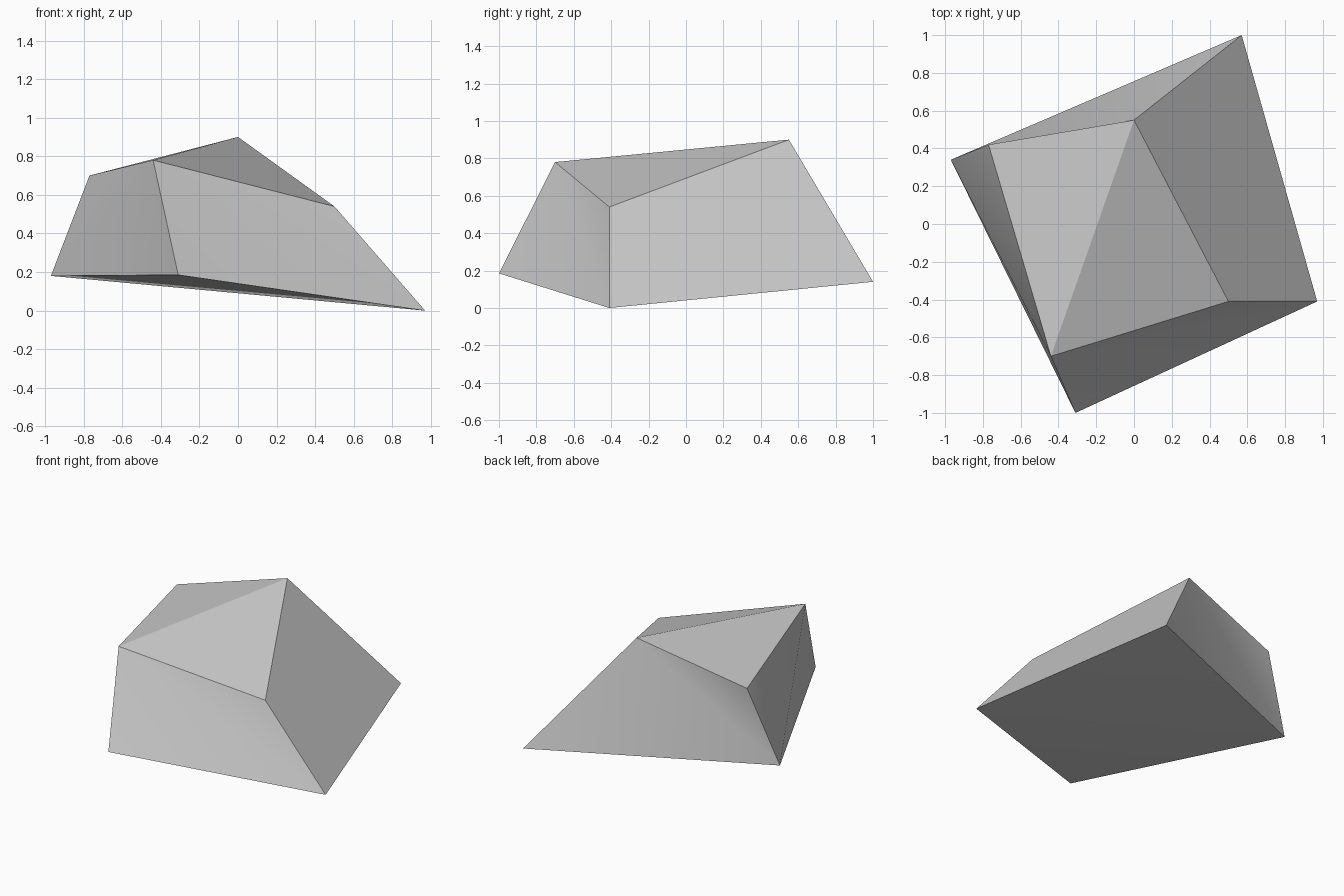
import bpy, bmesh, math

# Remove the default cube only
default_cube = bpy.data.objects.get("Cube")
if default_cube:
    bpy.data.objects.remove(default_cube, do_unlink=True)


def make_material(name, colour):
    material = bpy.data.materials.new(name)
    material.use_nodes = True
    material.diffuse_color = colour
    material.node_tree.nodes["Principled BSDF"].inputs["Base Color"].default_value = colour
    return material


# Corners of the upper and lower rims, each in the order
# back left, back right, front right, front left
upper_rim = [(-0.77, 0.42, 0.70), (0.0, 0.55, 0.90), (0.50, -0.41, 0.54), (-0.44, -0.70, 0.78)]
lower_rim = [(-0.97, 0.34, 0.18), (0.57, 1.0, 0.14), (0.97, -0.41, 0.0), (-0.31, -1.0, 0.185)]

bm = bmesh.new()
upper = [bm.verts.new(corner) for corner in upper_rim]
lower = [bm.verts.new(corner) for corner in lower_rim]

# Alternate corners carry the fold lines that cross every panel
folded = {upper[1], upper[3], lower[0], lower[2]}


def add_panel(corners):
    face = bm.faces.new(corners)
    ends = [vert for vert in corners if vert in folded]
    bmesh.utils.face_split(face, ends[0], ends[1])


# Top and underside
add_panel(upper)
add_panel(lower)

# Four sloping sides
for i in range(4):
    j = (i + 1) % 4
    add_panel([upper[i], upper[j], lower[j], lower[i]])

bmesh.ops.recalc_face_normals(bm, faces=bm.faces[:])
mesh = bpy.data.meshes.new("angular_block")
bm.to_mesh(mesh)
bm.free()

# Single grey stone block
block = bpy.data.objects.new("angular_block", mesh)
bpy.context.collection.objects.link(block)
mesh.materials.append(make_material("stone_grey", (0.6, 0.6, 0.6, 1.0)))

# Soften the shallow folds and keep the rims sharp
bpy.ops.object.select_all(action="DESELECT")
block.select_set(True)
bpy.context.view_layer.objects.active = block
bpy.ops.object.shade_smooth_by_angle(angle=math.radians(30))
